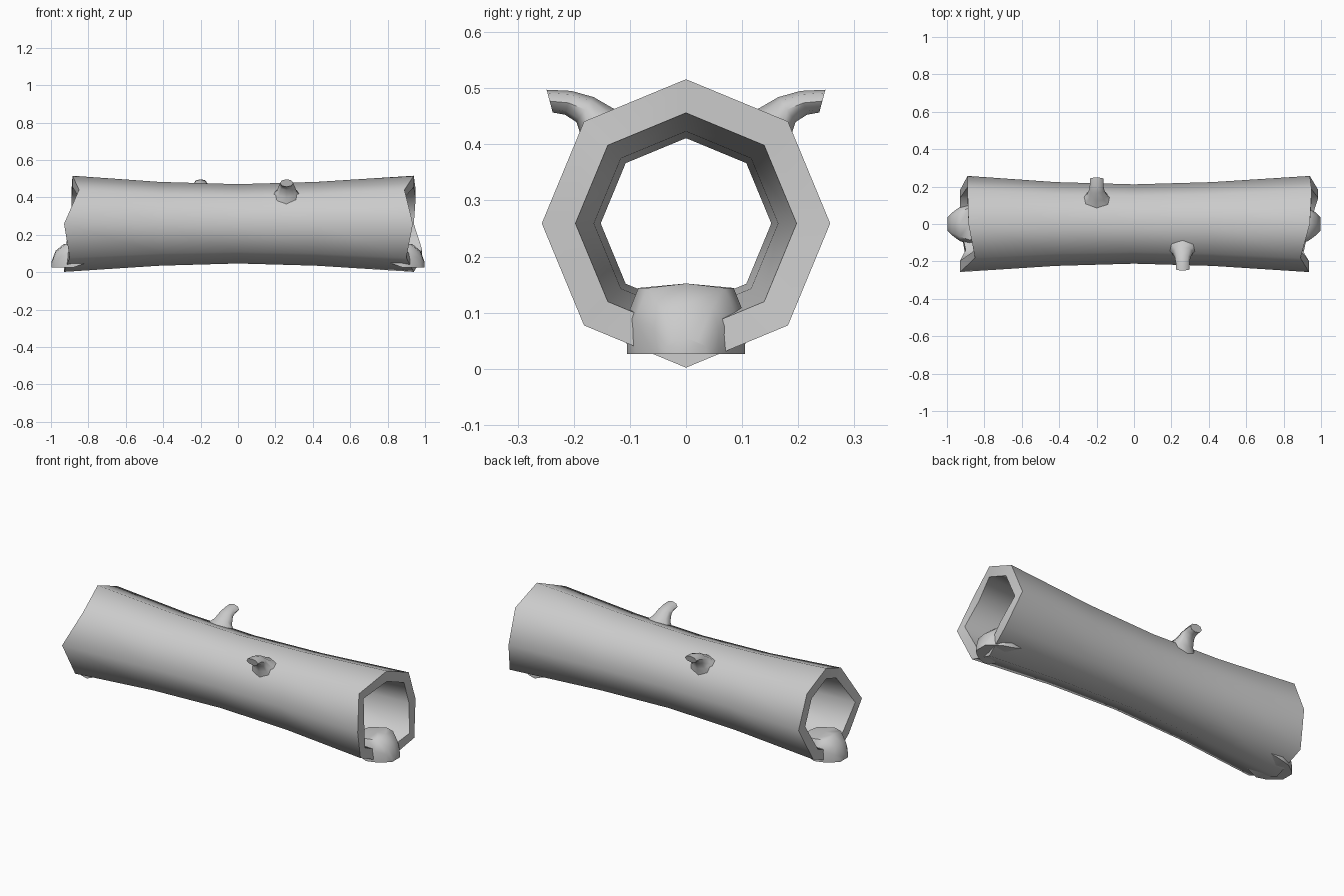
import bpy, bmesh, math
from mathutils import Vector

if "Cube" in bpy.data.objects:
    bpy.data.objects.remove(bpy.data.objects["Cube"])

CZ = 0.259  # axis height of the log


def finish(name, bm, angle):
    bmesh.ops.recalc_face_normals(bm, faces=bm.faces)
    me = bpy.data.meshes.new(name)
    bm.to_mesh(me)
    bm.free()
    ob = bpy.data.objects.new(name, me)
    bpy.context.collection.objects.link(ob)
    bpy.ops.object.select_all(action='DESELECT')
    ob.select_set(True)
    bpy.context.view_layer.objects.active = ob
    bpy.ops.object.shade_smooth_by_angle(angle=math.radians(angle))
    return ob


def loft(bm, rings, closed=False):
    vs = [[bm.verts.new(p) for p in r] for r in rings]
    n = len(vs[0])
    pairs = list(zip(vs, vs[1:])) + ([(vs[-1], vs[0])] if closed else [])
    for a, b in pairs:
        for i in range(n):
            j = (i + 1) % n
            bm.faces.new((a[i], a[j], b[j], b[i]))
    if not closed:
        bm.faces.new(vs[0])
        bm.faces.new(vs[-1])


# Hollow octagonal log: jagged rim x per corner, starting at +y and going over the top
left = [-0.89, -0.89, -0.885, -0.85, -0.93, -0.90, -0.93, -0.93]
right = [0.94, 0.95, 0.94, 0.89, 0.935, 0.90, 0.94, 0.985]


def ring(xs, r):
    return [(xs[k], r * math.cos(k * math.pi / 4), CZ + r * math.sin(k * math.pi / 4))
            for k in range(8)]


stations = [(left, 0.257), ([-0.42] * 8, 0.224), ([0.0] * 8, 0.212),
            ([0.42] * 8, 0.224), (right, 0.257)]
outer = [ring(x, r) for x, r in stations]
inner = [ring(x, r - 0.06) for x, r in reversed(stations)]
bm = bmesh.new()
loft(bm, outer + inner, closed=True)
finish("hollow_log", bm, 60)


# Broken branch stubs: y, z, half width along x, half thickness, tilt of the section
def branch(name, x, side):
    path = [(0.125, 0.385, 0.10, 0.07, 40), (0.152, 0.430, 0.055, 0.042, 45),
            (0.180, 0.462, 0.042, 0.027, 35), (0.210, 0.474, 0.036, 0.022, 15),
            (0.243, 0.477, 0.036, 0.021, -15)]
    rings = []
    for y, z, w, t, tilt in path:
        a = math.radians(tilt)
        rings.append([(x + w * math.cos(q),
                       side * (y - t * math.sin(q) * math.sin(a)),
                       z + t * math.sin(q) * math.cos(a))
                      for q in (k * math.pi / 4 for k in range(8))])
    bm = bmesh.new()
    loft(bm, rings)
    finish(name, bm, 60)


branch("back_branch", -0.20, 1)
branch("front_branch", 0.26, -1)


# Mossy lumps spilling out of each end: x, bottom half width, top half width, top z
def lump(name, side):
    sections = [(0.78, 0.09, 0.07, 0.135), (0.88, 0.105, 0.085, 0.152),
                (0.93, 0.09, 0.068, 0.152), (0.975, 0.058, 0.045, 0.115),
                (0.998, 0.035, 0.02, 0.055)]
    rings = []
    for x, b, t, top in sections:
        base = 0.06 if x < 0.8 else 0.026
        mid = (base + top) / 2
        half = [(b, base), (max(b, t) * 1.02, mid), (t, top - 0.008)]
        pts = half + [(0, top)] + [(-y, z) for y, z in reversed(half)]
        rings.append([(side * x, y, z) for y, z in pts])
    bm = bmesh.new()
    loft(bm, rings)
    finish(name, bm, 50)


lump("left_moss_lump", -1)
lump("right_moss_lump", 1)
